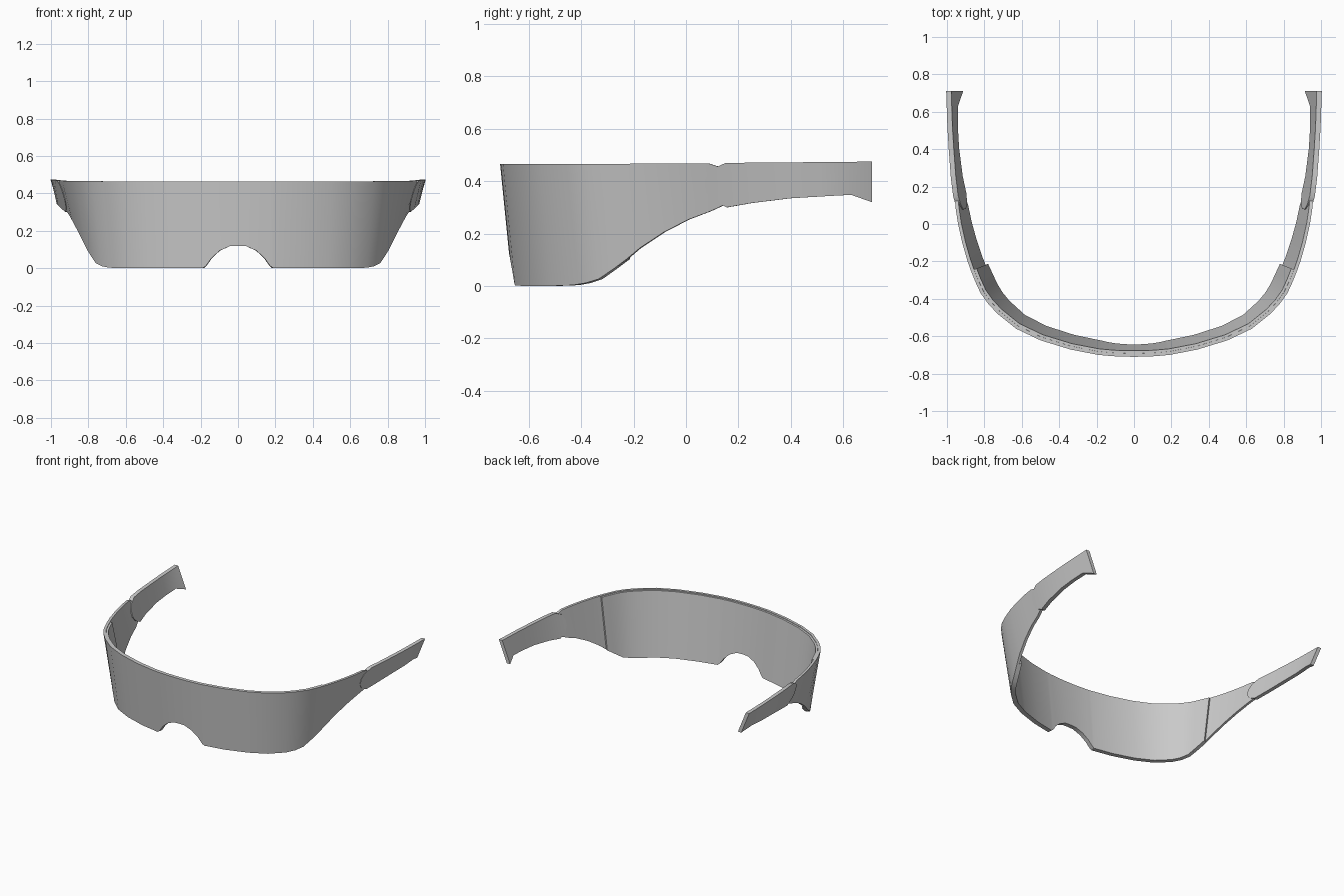
import bpy, bmesh
from mathutils import Vector

if "Cube" in bpy.data.objects:
    bpy.data.objects.remove(bpy.data.objects["Cube"])

TOP = 0.465  # reference height where the plan curve is drawn

# half stations: x, y of outer top edge, bottom z, top z, inward lean per unit height
NOSE = [(0, -.71, .12, .465, .1), (.045, -.7095, .118, .465, .1), (.10, -.7075, .094, .465, .1),
        (.145, -.704, .055, .465, .1), (.175, -.701, .014, .465, .1), (.195, -.699, .002, .465, .1)]
SIDE = [(.34, -.671, 0, .465, .105), (.50, -.622, 0, .465, .11), (.63, -.56, 0, .465, .12),
        (.73, -.48, .003, .465, .135), (.78, -.426, .011, .466, .145), (.82, -.37, .026, .466, .16),
        (.85, -.305, .065, .466, .175), (.872, -.25, .103, .466, .185)]
TEMPLE = [(.891, -.195, .145, .467, .2), (.918, -.1, .205, .467, .23), (.94, .0, .254, .468, .26),
          (.953, .085, .285, .468, .28), (.962, .14, .31, .45, .27)]
ARM = [(.951, .072, .362, .407, .28), (.955, .097, .326, .445, .28), (.963, .15, .30, .469, .27),
       (.975, .25, .317, .471, .24), (.986, .40, .335, .472, .21), (.993, .52, .342, .473, .22),
       (.996, .63, .348, .474, .27), (.997, .71, .32, .475, .41)]


def band(name, stations, outer, inner):
    """Sweep a leaning wall section along plan stations; offsets run inward."""
    bm = bmesh.new()
    rings = []
    for i, (x, y, z0, z1, lean) in enumerate(stations):
        a, b = stations[max(i - 1, 0)], stations[min(i + 1, len(stations) - 1)]
        t = Vector((b[0] - a[0], b[1] - a[1])).normalized()
        n = Vector((-t.y, t.x))
        ring = []
        for z, off in ((z0, outer), (z1, outer), (z1, inner), (z0, inner)):
            d = off + lean * (TOP - z)
            # keep the rear ends square
            ny = 0 if y > .7 else n.y
            ring.append(bm.verts.new((x + n.x * d, y + ny * d, z)))
        rings.append(ring)
    for r, s in zip(rings, rings[1:]):
        for k in range(4):
            bm.faces.new((r[k], r[(k + 1) % 4], s[(k + 1) % 4], s[k]))
    bm.faces.new(rings[0])
    bm.faces.new(rings[-1][::-1])
    bmesh.ops.recalc_face_normals(bm, faces=bm.faces)
    mesh = bpy.data.meshes.new(name)
    bm.to_mesh(mesh)
    bm.free()
    ob = bpy.data.objects.new(name, mesh)
    bpy.context.collection.objects.link(ob)
    bpy.context.view_layer.objects.active = ob
    ob.select_set(True)
    bpy.ops.object.shade_smooth_by_angle(angle=0.6)
    ob.select_set(False)
    return ob


def both_sides(half):
    return [(-s[0],) + s[1:] for s in half[:0:-1]] + half


# outer wraparound shell, tapering into the temples
band("visor_shell", both_sides(NOSE + SIDE + TEMPLE), 0, .018)

# inner lens layer, stopping at the sides with a small step
lens = [(x, y, z0, z1 - .004, lean) for x, y, z0, z1, lean in NOSE + SIDE]
band("inner_lens", both_sides(lens), .015, .032)

# arms with rounded front ends and flared rear tips
band("right_arm", ARM, -.003, .024)
band("left_arm", [(-s[0],) + s[1:] for s in reversed(ARM)], -.003, .024)
